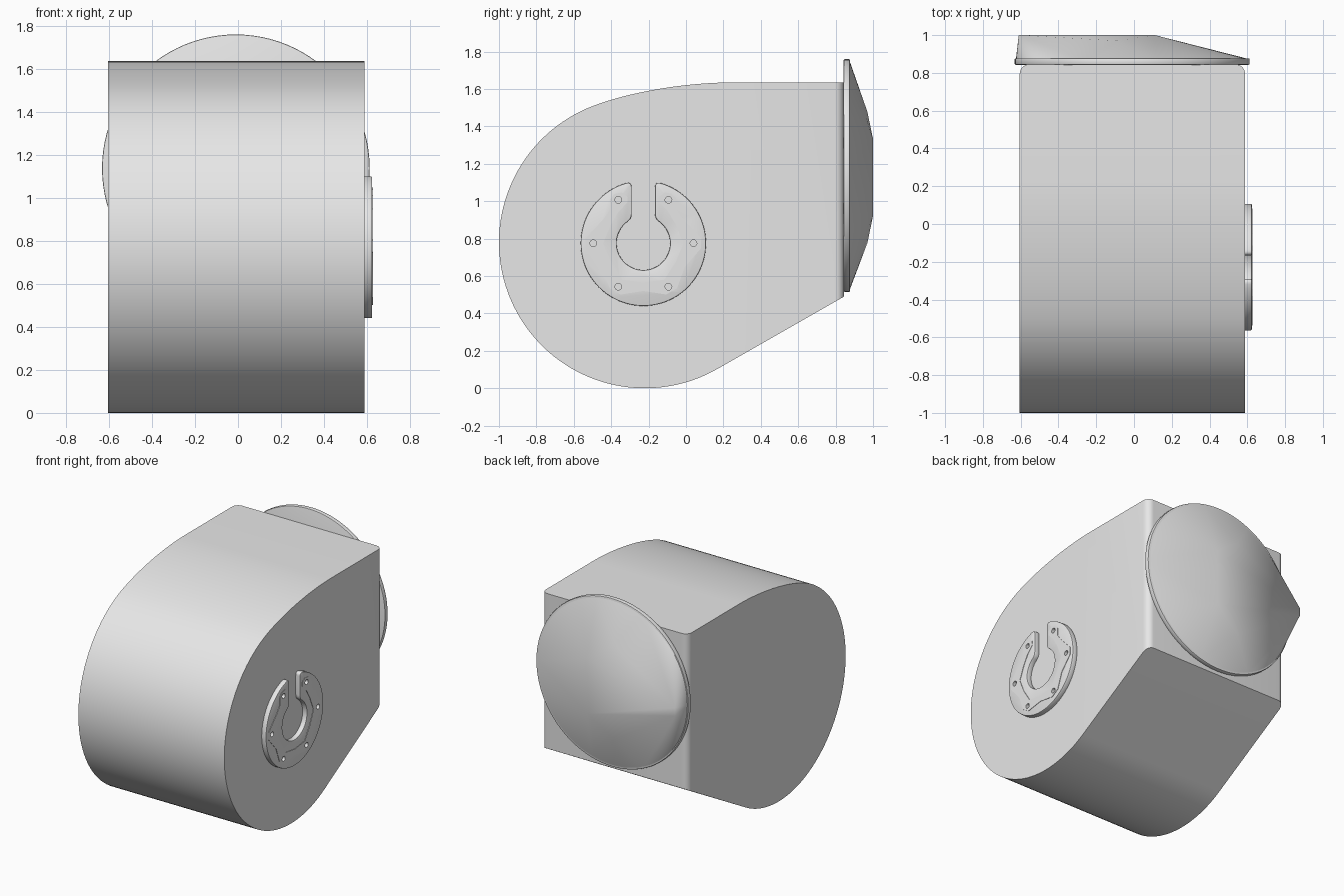
import bpy, bmesh, math
from mathutils import Vector, Matrix

cube = bpy.data.objects.get("Cube")
if cube:
    bpy.data.objects.remove(cube, do_unlink=True)

grey = bpy.data.materials.new("light_grey")
grey.use_nodes = True
grey.diffuse_color = (0.8, 0.8, 0.8, 1)
grey.node_tree.nodes["Principled BSDF"].inputs["Base Color"].default_value = (0.8, 0.8, 0.8, 1)


def make_object(name, bm):
    bmesh.ops.recalc_face_normals(bm, faces=bm.faces)
    mesh = bpy.data.meshes.new(name)
    bm.to_mesh(mesh)
    bm.free()
    mesh.materials.append(grey)
    obj = bpy.data.objects.new(name, mesh)
    bpy.context.collection.objects.link(obj)
    return obj


def activate(obj):
    bpy.ops.object.select_all(action='DESELECT')
    obj.select_set(True)
    bpy.context.view_layer.objects.active = obj


def smooth(obj, degrees=30):
    activate(obj)
    bpy.ops.object.shade_smooth_by_angle(angle=math.radians(degrees))


def prism(points, x0, x1):
    """Extrude a (y, z) outline along x."""
    bm = bmesh.new()
    face = bm.faces.new([bm.verts.new((x0, y, z)) for y, z in points])
    new = bmesh.ops.extrude_face_region(bm, geom=[face])["geom"]
    verts = [v for v in new if isinstance(v, bmesh.types.BMVert)]
    bmesh.ops.translate(bm, verts=verts, vec=(x1 - x0, 0, 0))
    return bm


def polar(r, deg):
    a = math.radians(deg)
    return Vector((r * math.cos(a), r * math.sin(a)))


def arc(r, start, end, steps):
    return [polar(r, start + (end - start) * i / steps) for i in range(steps + 1)]


def bezier(pts, steps):
    """Points along a Bezier curve, without its two ends."""
    out = []
    for i in range(1, steps):
        t, row = i / steps, [Vector(p) for p in pts]
        while len(row) > 1:
            row = [a.lerp(b, t) for a, b in zip(row, row[1:])]
        out.append(row[0])
    return out


def mirrored(half, centre):
    """Close a half outline across its vertical axis."""
    other = [Vector((-p.x, p.y)) for p in reversed(half) if abs(p.x) > 1e-4]
    return [p + centre for p in half + other]


# Housing: round nose, flat top, sloping underside
drum = Vector((-0.22, 0.78))
nose = [p + drum for p in arc(0.78, -60, -249, 72)]
crown = bezier([nose[-1], (-0.30, 1.585), (0.0, 1.635), (0.25, 1.635)], 16)
outline = nose + crown + [Vector(p) for p in ((0.25, 1.635), (0.845, 1.635), (0.845, 0.49))]
bm = prism(outline, -0.605, 0.588)
corners = [e for e in bm.edges if all(v.co.y > 0.84 for v in e.verts)
           and abs(e.verts[0].co.z - e.verts[1].co.z) > 0.5]
bmesh.ops.bevel(bm, geom=corners, offset=0.05, segments=6, profile=0.5, affect='EDGES')
smooth(make_object("housing", bm))

# Round flange on the back
hub = Vector((-0.01, 0, 1.137))
bm = bmesh.new()
turn = Matrix.Translation(hub + Vector((0, 0.86, 0))) @ Matrix.Rotation(math.pi / 2, 4, 'X')
bmesh.ops.create_cone(bm, cap_ends=True, segments=96, radius1=0.622, radius2=0.622,
                      depth=0.034, matrix=turn)
rims = [e for e in bm.edges if abs(e.verts[0].co.y - e.verts[1].co.y) < 0.001]
bmesh.ops.bevel(bm, geom=rims, offset=0.006, segments=2, profile=0.5, affect='EDGES')
smooth(make_object("back_flange", bm))

# Faceted off-centre cap: a hull from the flange to a flat wedge
bm = bmesh.new()
for p in arc(0.615, 0, 357, 119):
    bm.verts.new((hub.x + p.x, 0.874, hub.z + p.y))
for x, y, dz in ((0.11, 1.0, 0.205), (-0.61, 1.0, 0.03), (-0.09, 0.97, 0.35)):
    for side in (-1, 1):
        bm.verts.new((x, y, hub.z - 0.01 + side * dz))
bmesh.ops.convex_hull(bm, input=bm.verts)
smooth(make_object("back_cap", bm), 25)

# Slotted ring on the side
centre = Vector((-0.228, 0.775))
R, r, gap = 0.335, 0.143, 0.0625
out_deg, in_deg = (90 - math.degrees(math.asin(gap / q)) for q in (R, r))
half = arc(r, -90, in_deg - 12, 24)
low, high = Vector((gap, polar(r, in_deg).y + 0.03)), Vector((gap, polar(R, out_deg).y - 0.03))
half += bezier([half[-1], polar(r, in_deg), low], 5) + [low, high]
rim = arc(R, out_deg - 5, -90, 40)
half += bezier([high, polar(R, out_deg), rim[0]], 5) + rim
ring = make_object("slotted_ring", prism(mirrored(half, centre), 0.58, 0.624))
bevel = ring.modifiers.new("soft_edge", 'BEVEL')
bevel.width, bevel.segments, bevel.angle_limit = 0.006, 2, math.radians(50)

# Thin lobed plate on the ring
inner = ((0.21, -90), (0.225, -60), (0.2, -30), (0.215, 0), (0.2, 30), (0.215, 52))
lobe = ((0.235, 69), (0.265, 71), (0.295, 67), (0.305, 60), (0.295, 53), (0.25, 44), (0.25, 30))
outer = ((0.31, 5), (0.31, -5), (0.255, -30), (0.3, -53), (0.3, -66), (0.255, -90))
half = [polar(*p) for p in inner + lobe + outer]
plate = make_object("lobed_plate", prism(mirrored(half, centre), 0.622, 0.627))

# Six small bolt holes
bm = bmesh.new()
for k in range(6):
    p = centre + polar(0.268, 60 * k)
    place = Matrix.Translation((0.62, p.x, p.y)) @ Matrix.Rotation(math.pi / 2, 4, 'Y')
    bmesh.ops.create_cone(bm, cap_ends=True, segments=16, radius1=0.018, radius2=0.018,
                          depth=0.05, matrix=place)
cutter = make_object("hole_cutter", bm)
cutter.hide_render = True
for part in (ring, plate):
    cut = part.modifiers.new("holes", 'BOOLEAN')
    cut.operation, cut.solver, cut.object = 'DIFFERENCE', 'EXACT', cutter
    activate(part)
    for name in [m.name for m in part.modifiers]:
        bpy.ops.object.modifier_apply(modifier=name)
    smooth(part)
bpy.data.objects.remove(cutter, do_unlink=True)
